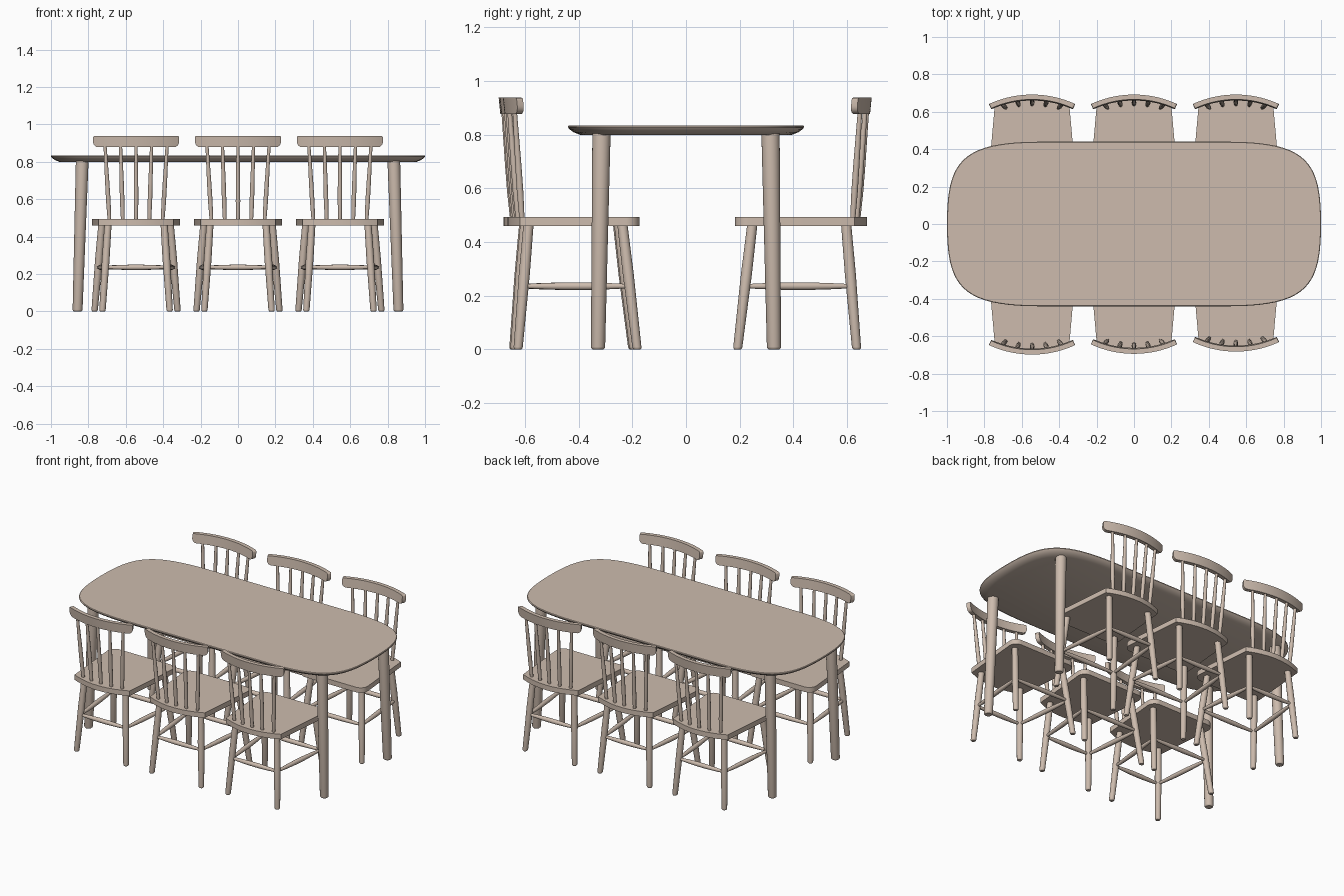
import bpy, bmesh, math
from mathutils import Vector, Matrix

cube = bpy.data.objects.get("Cube")
if cube:
    bpy.data.objects.remove(cube, do_unlink=True)

wood = bpy.data.materials.new("pale_wood")
wood.use_nodes = True
WOOD = (0.61, 0.50, 0.42, 1)
wood.diffuse_color = WOOD
wood.node_tree.nodes["Principled BSDF"].inputs["Base Color"].default_value = WOOD


def loft(name, rings):
    """Mesh skinned through closed rings of equal length, capped at both ends."""
    bm = bmesh.new()
    rows = [[bm.verts.new(p) for p in ring] for ring in rings]
    n = len(rows[0])
    for a, b in zip(rows, rows[1:]):
        for i in range(n):
            j = (i + 1) % n
            bm.faces.new((a[i], a[j], b[j], b[i]))
    bm.faces.new(rows[0][::-1])
    bm.faces.new(rows[-1])
    bmesh.ops.recalc_face_normals(bm, faces=bm.faces[:])
    mesh = bpy.data.meshes.new(name)
    bm.to_mesh(mesh)
    bm.free()
    mesh.materials.append(wood)
    return mesh


def rod(name, start, end, profile, sides=16):
    """Turned rod; profile is (fraction along the length, radius)."""
    a, b = Vector(start), Vector(end)
    d = (b - a).normalized()
    axis = Vector((0, 0, 1)) if abs(d.z) > 0.5 else d   # level ends on upright rods
    u = axis.orthogonal().normalized()
    v = axis.cross(u)
    turn = [2 * math.pi * i / sides for i in range(sides)]
    return loft(name, [[a.lerp(b, t) + (u * math.cos(k) + v * math.sin(k)) * r for k in turn]
                       for t, r in profile])


def place(name, mesh, matrix=None):
    obj = bpy.data.objects.new(name, mesh)
    bpy.context.collection.objects.link(obj)
    if matrix:
        obj.matrix_world = matrix
    return obj


# Tabletop: rounded outline from one mirrored curve, undercut edge
def corner(t):
    p = [Vector(c) for c in ((1, 0), (1, 0.33), (0.93, 0.44), (0.5, 0.44))]
    s = 1 - t
    return p[0] * s**3 + p[1] * 3 * s * s * t + p[2] * 3 * s * t * t + p[3] * t**3


quarter = [corner(i / 20) for i in range(21)]
half = quarter + [Vector((-p.x, p.y)) for p in quarter[::-1]]
outline = half + [Vector((p.x, -p.y)) for p in half[-2:0:-1]]


def top_ring(inset, z):
    return [(p.x * (1 - inset), p.y * (1 - inset / 0.44), z) for p in outline]


place("tabletop", loft("tabletop", [top_ring(0.045, 0.80), top_ring(0.022, 0.809),
                                    top_ring(0.006, 0.82), top_ring(0, 0.828),
                                    top_ring(0, 0.832), top_ring(0.003, 0.835)]))

# Table legs
for sx in (-1, 1):
    for sy in (-1, 1):
        name = f"table_leg_{'left' if sx > 0 else 'right'}_{'back' if sy > 0 else 'front'}"
        place(name, rod(name, (sx * 0.858, sy * 0.328, 0), (sx * 0.833, sy * 0.315, 0.805),
                        [(0, 0.02), (0.006, 0.025), (0.012, 0.0265), (1, 0.034)], 24))

# Chair parts, modelled with the backrest towards +y
parts = {}

# Seat: rounded front corners, curved rear edge
side = []
for i in range(9):
    a = math.pi / 2 * i / 8
    side.append((0.185 + 0.05 * math.sin(a), 0.233 - 0.05 * math.cos(a)))
rear = [(0.2 * math.cos(math.pi * i / 16), 0.628 + 0.047 * math.sin(math.pi * i / 16) ** 2)
        for i in range(17)]
seat = side + rear + [(-x, y) for x, y in side[::-1]]
parts["seat"] = loft("seat", [[(x, y, z) for x, y in seat] for z in (0.46, 0.493)])

# Back rail: curved strip with rounded lower corners
RADIUS, HALF_ANGLE, LOW, HIGH = 0.55, 0.431, 0.878, 0.938
rings = []
steps = 40
for i in range(steps + 1):
    s = math.sin(math.pi / 2 * (2 * i / steps - 1))     # denser towards the ends
    angle = HALF_ANGLE * s
    gap = (1 - abs(s)) * RADIUS * HALF_ANGLE
    lift = lambda r: r - math.sqrt(max(0, r * r - max(0, r - gap) ** 2))
    low, high = LOW + lift(0.03), HIGH - lift(0.008)
    ring = []
    for r, z in ((RADIUS, low), (RADIUS, high), (RADIUS - 0.026, high), (RADIUS - 0.026, low)):
        lean = (z - HIGH) * 0.1
        ring.append((r * math.sin(angle), 0.692 - RADIUS + r * math.cos(angle) + lean, z))
    rings.append(ring)
parts["back_rail"] = loft("back_rail", rings)


# Back spindles fanning out to the rail
def drop(x):
    return RADIUS - math.sqrt(RADIUS**2 - x * x)


for k in range(-2, 3):
    low_x, high_x = k * 0.071, k * 0.083
    parts[f"back_spindle_{k + 3}"] = rod(
        "back_spindle", (low_x, 0.64 - drop(low_x), 0.485), (high_x, 0.674 - drop(high_x), 0.89),
        [(0, 0.010), (0.25, 0.0125), (0.5, 0.012), (1, 0.0085)], 12)

# Chair legs splayed outwards: (foot, top)
LEGS = {"front": (Vector((0.222, 0.192, 0)), Vector((0.183, 0.247, 0.465))),
        "rear": (Vector((0.18, 0.636, 0)), Vector((0.15, 0.597, 0.465)))}


def mirrored(p, s):
    return Vector((p.x * s, p.y, p.z))


joint = {}
for end, (foot, top) in LEGS.items():
    for hand, s in (("left", 1), ("right", -1)):
        parts[f"chair_leg_{end}_{hand}"] = rod(
            "chair_leg", mirrored(foot, s), mirrored(top, s),
            [(0, 0.012), (0.01, 0.016), (0.02, 0.017), (0.6, 0.0205), (1, 0.019)])
        joint[end, hand] = mirrored(foot.lerp(top, 0.507), s)

# Stretchers joining the legs, thicker in the middle
SPINDLE = [(0, 0.008), (0.2, 0.012), (0.4, 0.0145), (0.6, 0.0145), (0.8, 0.012), (1, 0.008)]
for name, a, b in (("left", ("front", "left"), ("rear", "left")),
                   ("right", ("front", "right"), ("rear", "right")),
                   ("front", ("front", "left"), ("front", "right")),
                   ("rear", ("rear", "left"), ("rear", "right"))):
    parts[f"stretcher_{name}"] = rod("stretcher", joint[a], joint[b], SPINDLE, 12)

# Six chairs: three along each long side, sharing meshes
for row, turn, shifts in (("back", 0, (0, 0, 0)), ("front", math.pi, (-0.006, -0.002, 0.01))):
    for i, shift in enumerate(shifts):
        matrix = Matrix.Translation(((i - 1) * 0.545, shift, 0)) @ Matrix.Rotation(turn, 4, "Z")
        for part, mesh in parts.items():
            place(f"{row}_chair_{i + 1}_{part}", mesh, matrix)

# Smooth shading with crisp edges
bpy.ops.object.select_all(action="DESELECT")
for obj in bpy.context.collection.objects:
    if obj.type == "MESH" and obj.data.materials and obj.data.materials[0] == wood:
        obj.select_set(True)
        bpy.context.view_layer.objects.active = obj
bpy.ops.object.shade_smooth_by_angle(angle=math.radians(35))
